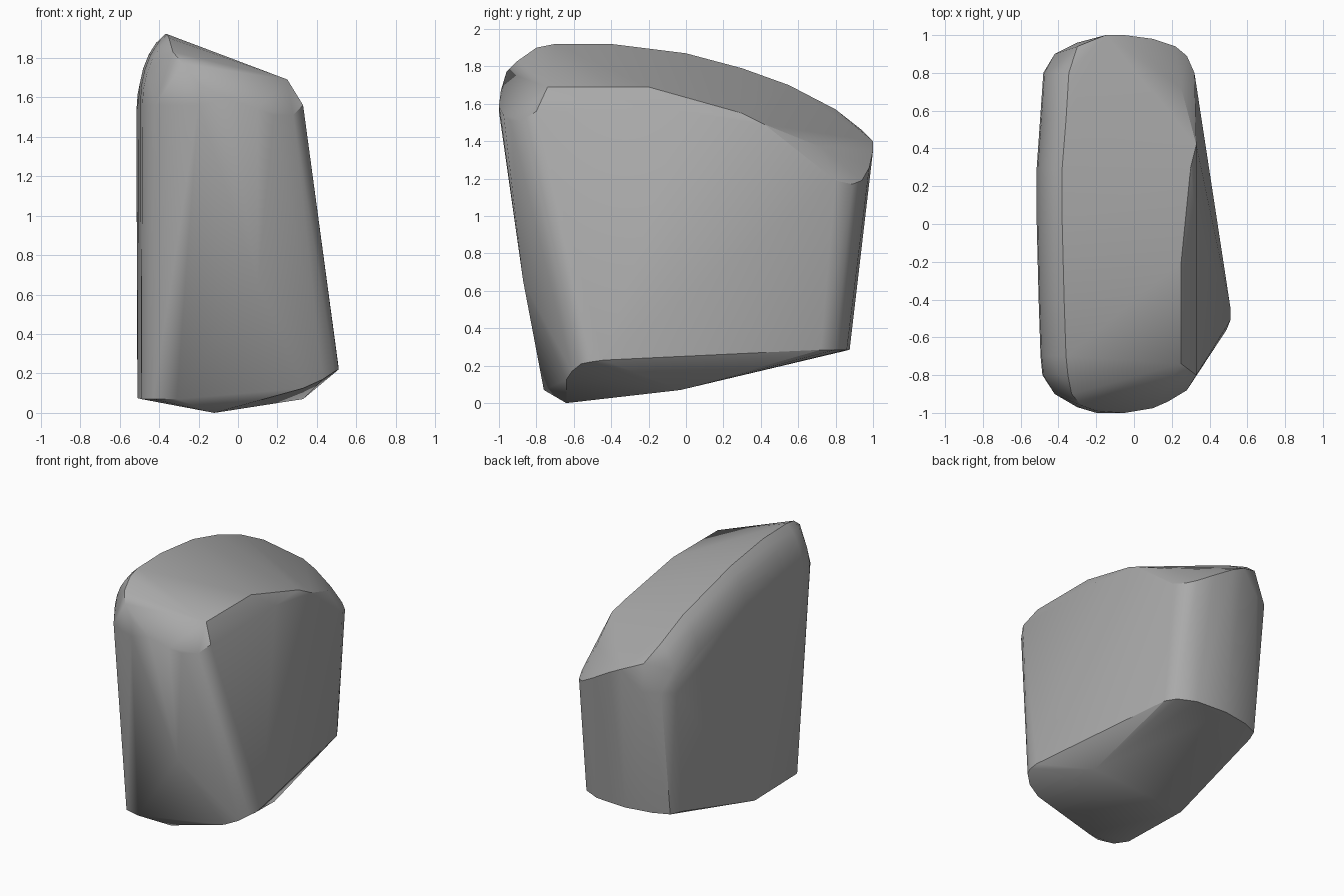
import bpy
import bmesh
import math

cube = bpy.data.objects.get("Cube")
if cube:
    bpy.data.objects.remove(cube, do_unlink=True)


def make_material(name, colour):
    material = bpy.data.materials.new(name)
    material.use_nodes = True
    material.diffuse_color = colour
    material.node_tree.nodes["Principled BSDF"].inputs["Base Color"].default_value = colour
    return material


def level(z, outline):
    """Lift a flat outline to one height."""
    return [(x, y, z) for x, y in outline]


def rounded_shoulder(ridge, steps, width, drop):
    """Sweep a quarter ellipse outwards and down from the ridge line."""
    points = []
    for x, y, z in ridge:
        for i in range(1, steps + 1):
            angle = math.radians(25 + 65 * i / steps)
            start = math.radians(25)
            across = (math.sin(angle) - math.sin(start)) / (1 - math.sin(start))
            down = 1 - math.cos(angle) / math.cos(start)
            points.append((x - width * across, y, z - drop * down))
    return points


def convex_object(name, points, material, smooth_angle):
    bm = bmesh.new()
    for point in points:
        bm.verts.new(point)
    hull = bmesh.ops.convex_hull(bm, input=bm.verts)
    unused = set(hull["geom_interior"]) | set(hull["geom_unused"])
    bmesh.ops.delete(bm, geom=[g for g in unused if isinstance(g, bmesh.types.BMVert)],
                     context="VERTS")
    bmesh.ops.recalc_face_normals(bm, faces=bm.faces)
    mesh = bpy.data.meshes.new(name)
    bm.to_mesh(mesh)
    bm.free()
    mesh.materials.append(material)
    obj = bpy.data.objects.new(name, mesh)
    bpy.context.collection.objects.link(obj)
    bpy.ops.object.select_all(action="DESELECT")
    obj.select_set(True)
    bpy.context.view_layer.objects.active = obj
    bpy.ops.object.shade_smooth_by_angle(angle=math.radians(smooth_angle))
    return obj


# High ridge along the top, with the rounded shoulder beside it
ridge = [(-.35, -.8, 1.9), (-.36, -.7, 1.92), (-.37, -.4, 1.92), (-.38, 0, 1.87),
         (-.38, .3, 1.79), (-.36, .55, 1.7), (-.345, .8, 1.57)]
shoulder = rounded_shoulder(ridge, 5, .135, .34)

# Front end of the sloping top, curving down to the low corner
front_rim = [(-.33, -.9, 1.83), (-.28, -.96, 1.77), (-.2, -.99, 1.67), (-.05, -1, 1.59),
             (.1, -.975, 1.54), (.18, -.94, 1.51), (.28, -.88, 1.51), (.33, -.8, 1.56)]
front_corner = level(1.56, [(-.47, -.8), (-.42, -.9), (-.3, -.97), (-.2, -1)])

# Low side and back end of the sloping top
side_rim = [(.25, -.74, 1.69), (.25, -.2, 1.69), (.33, -.02, 1.56),
            (.3, .3, 1.55), (.33, .42, 1.49), (.25, .72, 1.37)]
back_rim = [(.32, .8, 1.19), (.28, .89, 1.17), (.22, .94, 1.19), (.1, .98, 1.26),
            (-.05, 1, 1.35), (-.15, 1, 1.4), (-.3, .94, 1.46)]
back_corner = level(1.25, [(-.47, .8), (-.42, .9), (-.3, .96)])

# Chipped front foot and tilted underside
foot = [(.1, -.87, .65), (-.31, -.76, .07), (-.43, -.73, .07), (-.49, -.64, .07),
        (-.12, -.64, 0), (.33, -.64, .125), (.43, -.61, .17), (.49, -.56, .21),
        (.51, -.51, .22), (.51, -.44, .23), (.33, -.03, .07), (-.51, -.1, .075)]
heel = level(.285, [(.33, .72), (.28, .8), (.15, .86), (-.1, .875),
                    (-.3, .84), (-.42, .79), (-.46, .7)])

stone = make_material("stone grey", (.4, .4, .4, 1))
convex_object("boulder", ridge + shoulder + front_rim + front_corner + side_rim
              + back_rim + back_corner + foot + heel, stone, 30)
